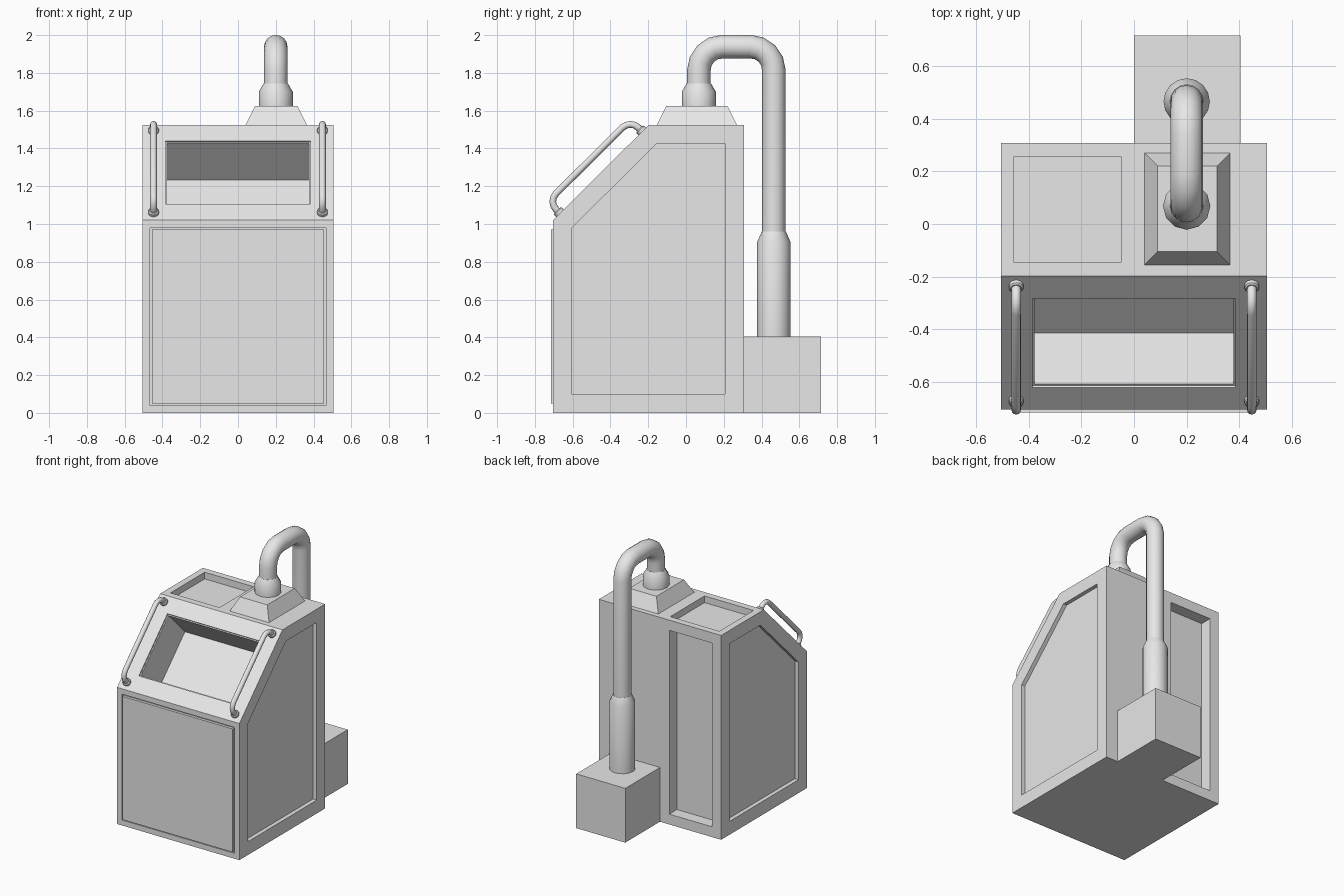
import bpy, bmesh
from math import sin, cos, pi, radians
from mathutils import Vector

if "Cube" in bpy.data.objects:
    bpy.data.objects.remove(bpy.data.objects["Cube"], do_unlink=True)

grey = bpy.data.materials.new("plain grey")
grey.use_nodes = True
grey.diffuse_color = (0.8, 0.8, 0.8, 1)
grey.node_tree.nodes["Principled BSDF"].inputs["Base Color"].default_value = (0.8, 0.8, 0.8, 1)


def finish(bm, name):
    bmesh.ops.recalc_face_normals(bm, faces=bm.faces)
    mesh = bpy.data.meshes.new(name)
    bm.to_mesh(mesh)
    bm.free()
    mesh.materials.append(grey)
    obj = bpy.data.objects.new(name, mesh)
    bpy.context.collection.objects.link(obj)
    return obj


def bridge(bm, rings):
    """Join equal rings of points into a capped solid."""
    rings = [[bm.verts.new(p) for p in ring] for ring in rings]
    for a, b in zip(rings, rings[1:]):
        for i in range(len(a)):
            j = (i + 1) % len(a)
            bm.faces.new((a[i], a[j], b[j], b[i]))
    bm.faces.new(rings[0][::-1])
    bm.faces.new(rings[-1])
    bmesh.ops.recalc_face_normals(bm, faces=bm.faces)
    bm.normal_update()


def rect(x0, x1, y0, y1, z):
    return [(x0, y0, z), (x1, y0, z), (x1, y1, z), (x0, y1, z)]


def block(name, *rings):
    bm = bmesh.new()
    bridge(bm, rings)
    return finish(bm, name)


def tube(name, x, path, radii, sides=12):
    """Round sweep along a path in the plane of constant x."""
    pts = [Vector((x, y, z)) for y, z in path]
    across = Vector((1, 0, 0))
    rings = []
    for i, p in enumerate(pts):
        before = (p - pts[i - 1]).normalized() if i else Vector()
        after = (pts[i + 1] - p).normalized() if i < len(pts) - 1 else Vector()
        up = (before + after).normalized().cross(across)
        rings.append([p + radii[i] * (across * cos(2 * pi * k / sides) + up * sin(2 * pi * k / sides))
                      for k in range(sides)])
    bm = bmesh.new()
    bridge(bm, rings)
    obj = finish(bm, name)
    bpy.ops.object.select_all(action='DESELECT')
    obj.select_set(True)
    bpy.context.view_layer.objects.active = obj
    bpy.ops.object.shade_smooth_by_angle(angle=radians(35))
    return obj


def rounded(points, r, steps=4):
    """Round the right-angled corners of a path."""
    pts = [Vector(p) for p in points]
    out = [pts[0]]
    for a, p, b in zip(pts, pts[1:], pts[2:]):
        u, v = (a - p).normalized(), (b - p).normalized()
        for k in range(steps + 1):
            t = pi / 2 * k / steps
            out.append(p + r * (u * (1 - sin(t)) + v * (1 - cos(t))))
    return out + [pts[-1]]


def panel(bm, face, *steps):
    """Apply (inset, depth) steps to one face, with straight walls."""
    for inset, depth in steps:
        bm.normal_update()
        bmesh.ops.inset_individual(bm, faces=[face], thickness=inset, use_even_offset=True)
        bm.normal_update()
        bmesh.ops.inset_individual(bm, faces=[face], thickness=0, depth=depth)


# Cabinet: side profile across the width
W, FRONT, BACK, TOP = 0.505, -0.705, 0.307, 1.525
profile = [(FRONT, 0), (BACK, 0), (BACK, TOP), (-0.197, TOP), (FRONT, 1.02)]
bm = bmesh.new()
bridge(bm, [[(x, y, z) for y, z in profile] for x in (-W, W)])


def facing(direction):
    d = Vector(direction).normalized()
    return [f for f in bm.faces if f.normal.dot(d) > 0.99]


# Split the back and the top down the middle
split = facing((0, 1, 0)) + facing((0, 0, 1))
geom = set(split)
for f in split:
    geom.update(f.edges, f.verts)
bmesh.ops.bisect_plane(bm, geom=list(geom), plane_co=(0, 0, 0), plane_no=(1, 0, 0))
bm.normal_update()


def right_half(faces):
    return min(faces, key=lambda f: f.calc_center_median().x)


sides = facing((1, 0, 0)) + facing((-1, 0, 0))
door, slope = facing((0, -1, 0))[0], facing((0, -1, 1))[0]
back, lid = right_half(facing((0, 1, 0))), right_half(facing((0, 0, 1)))

for f in sides:
    panel(bm, f, (0.1, -0.03))
panel(bm, door, (0.04, -0.01), (0.01, 0.02))
panel(bm, slope, (0.12, -0.01), (0.008, -0.275))
panel(bm, back, (0.077, -0.09))
panel(bm, lid, (0.05, -0.05))
finish(bm, "cabinet")

# Rear box and roof hood
block("rear_box", rect(0, 0.405, BACK, 0.716, 0), rect(0, 0.405, BACK, 0.716, 0.405))
block("roof_hood", rect(0.04, 0.365, -0.155, 0.27, TOP), rect(0.09, 0.315, -0.105, 0.22, 1.625))

# Exhaust pipe with its two sleeves
PX, Y0, Y1 = 0.2, 0.068, 0.465
path = rounded([(Y0, 1.7), (Y0, 1.939), (Y1, 1.939), (Y1, 0.9)], 0.125)
tube("exhaust_pipe", PX, path, [0.062] * len(path), 16)
tube("upper_sleeve", PX, [(Y0, 1.625), (Y0, 1.7), (Y0, 1.745)], [0.09, 0.09, 0.064])
tube("lower_sleeve", PX, [(Y1, 0.405), (Y1, 0.905), (Y1, 0.96)], [0.088, 0.088, 0.064], 16)

# Grab rails beside the sloped opening
out = Vector((-1, 1)).normalized()
feet = [Vector((-0.668, 1.057)), Vector((-0.232, 1.49))]
rail = rounded([feet[0], feet[0] + out * 0.088, feet[1] + out * 0.088, feet[1]], 0.06)
for side, x in (("right", -0.447), ("left", 0.447)):
    tube(side + "_rail", x, rail, [0.018] * len(rail))
    for end, foot in zip(("lower", "upper"), feet):
        tube(f"{side}_{end}_rail_foot", x, [foot, foot + out * 0.015, foot + out * 0.02],
             [0.028, 0.028, 0.022])
